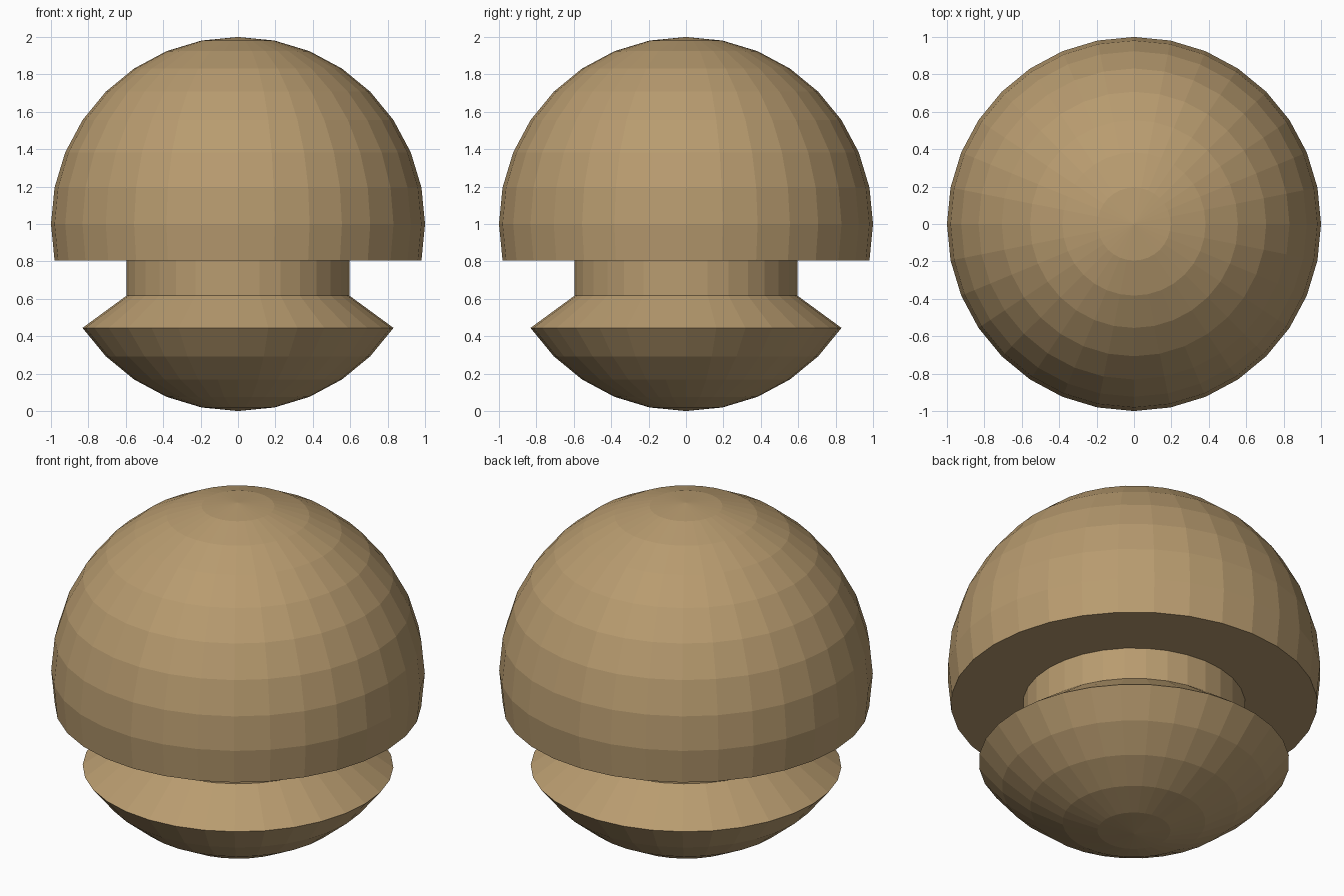
import bpy, bmesh, math

if "Cube" in bpy.data.objects:
    bpy.data.objects.remove(bpy.data.objects["Cube"])

SEGMENTS, RINGS = 32, 16
NECK_RADIUS = 0.595

wood = bpy.data.materials.new("tan wood")
wood.diffuse_color = (0.48, 0.33, 0.16, 1)
wood.use_nodes = True
wood.node_tree.nodes["Principled BSDF"].inputs["Base Color"].default_value = wood.diffuse_color

# Knob: a unit ball whose profile is cut in to a narrow neck below the middle
profile = []
for k in range(1, RINGS):
    a = math.pi * k / RINGS
    r, z = math.sin(a), 1 + math.cos(a)
    if k == 10:
        profile += [(NECK_RADIUS, profile[-1][1]), (NECK_RADIUS, z)]
    else:
        profile.append((r, z))

bm = bmesh.new()
rings = []
for r, z in profile:
    rings.append([bm.verts.new((r * math.cos(t), r * math.sin(t), z))
                  for t in (2 * math.pi * i / SEGMENTS for i in range(SEGMENTS))])
top, bottom = bm.verts.new((0, 0, 2)), bm.verts.new((0, 0, 0))
for i in range(SEGMENTS):
    j = (i + 1) % SEGMENTS
    for upper, lower in zip(rings, rings[1:]):
        bm.faces.new((upper[i], lower[i], lower[j], upper[j]))
    bm.faces.new((top, rings[0][i], rings[0][j]))
    bm.faces.new((bottom, rings[-1][j], rings[-1][i]))
bmesh.ops.recalc_face_normals(bm, faces=bm.faces)

mesh = bpy.data.meshes.new("notched_ball_knob")
bm.to_mesh(mesh)
bm.free()
mesh.materials.append(wood)
knob = bpy.data.objects.new("notched_ball_knob", mesh)
bpy.context.collection.objects.link(knob)
